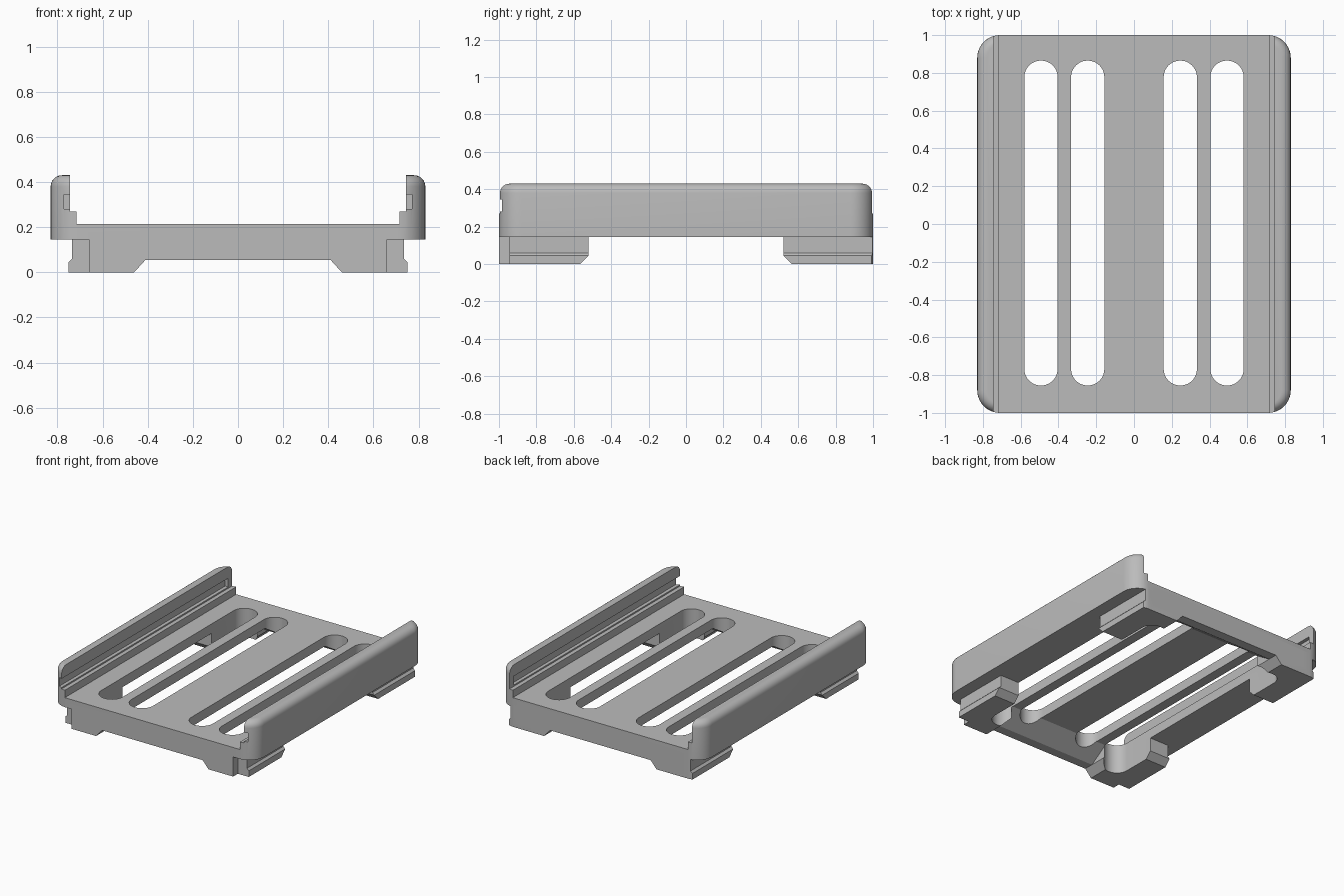
import bpy, bmesh, math
from mathutils import Vector

if "Cube" in bpy.data.objects:
    bpy.data.objects.remove(bpy.data.objects["Cube"], do_unlink=True)

grey = bpy.data.materials.new("plain grey")
grey.use_nodes = True
grey.diffuse_color = (0.5, 0.5, 0.5, 1)
grey.node_tree.nodes["Principled BSDF"].inputs["Base Color"].default_value = (0.5, 0.5, 0.5, 1)

HALF_X, HALF_Y, TOP, DECK, UNDER = 0.83, 1.0, 0.43, 0.215, 0.145


def make(name, bm):
    bmesh.ops.recalc_face_normals(bm, faces=bm.faces)
    mesh = bpy.data.meshes.new(name)
    bm.to_mesh(mesh)
    bm.free()
    mesh.materials.append(grey)
    obj = bpy.data.objects.new(name, mesh)
    bpy.context.collection.objects.link(obj)
    return obj


def prism(points, axis, start, end):
    """Extrude a closed 2D profile along the named axis."""
    place = {"x": lambda a, b, t: (t, a, b),
             "y": lambda a, b, t: (a, t, b),
             "z": lambda a, b, t: (a, b, t)}[axis]
    bm = bmesh.new()
    face = bm.faces.new([bm.verts.new(place(a, b, start)) for a, b in points])
    out = bmesh.ops.extrude_face_region(bm, geom=[face])
    move = Vector(place(0, 0, end - start))
    bmesh.ops.translate(bm, vec=move, verts=[v for v in out["geom"] if isinstance(v, bmesh.types.BMVert)])
    return bm


def box(x0, x1, y0, y1, z0, z1):
    return prism([(x0, y0), (x1, y0), (x1, y1), (x0, y1)], "z", z0, z1)


def rounded(cx, cy, hx, hy, r, steps):
    """Rectangle outline with round corners."""
    pts = []
    for k, (sx, sy) in enumerate([(1, 1), (-1, 1), (-1, -1), (1, -1)]):
        for i in range(steps + 1):
            a = math.pi / 2 * (k + i / steps)
            pts.append((cx + sx * (hx - r) + r * math.cos(a),
                        cy + sy * (hy - r) + r * math.sin(a)))
    return pts


def combine(target, other, operation):
    mod = target.modifiers.new("cut", "BOOLEAN")
    mod.operation, mod.object, mod.solver = operation, other, "EXACT"
    bpy.context.view_layer.objects.active = target
    bpy.ops.object.modifier_apply(modifier=mod.name)
    bpy.data.objects.remove(other, do_unlink=True)


# Outer block with round corners and a rounded top rim
outline = rounded(0, 0, HALF_X, HALF_Y, 0.12, 10)
bm = prism(outline, "z", UNDER, TOP)
rim = [e for e in bm.edges if all(v.co.z > TOP - 0.01 for v in e.verts)]
bmesh.ops.bevel(bm, geom=rim, offset=0.05, segments=6, profile=0.5, affect="EDGES")
tray = make("tray", bm)

# Channel between the side rails, with a ledge and a groove closed at the back
combine(tray, make("channel", box(-0.715, 0.715, -1.2, 1.2, DECK, 0.28)), "DIFFERENCE")
combine(tray, make("upper_channel", box(-0.745, 0.745, -1.2, 1.2, 0.27, 0.6)), "DIFFERENCE")
combine(tray, make("groove", box(-0.77, 0.77, -1.2, 0.95, 0.28, 0.345)), "DIFFERENCE")

# Sloped end bars under the deck
frame = None
for s in (-1, 1):
    profile = [(s * 1.0, 0.055), (s * 0.93, 0.055), (s * 0.79, UNDER), (s * 0.79, 0.18), (s * 1.0, 0.18)]
    bar = make("end_bar", prism(profile, "x", -0.66, 0.66))
    if frame:
        combine(frame, bar, "UNION")
    else:
        frame = bar

# Four feet with a lipped outer side and a chamfered inner end
foot_profile = [(0.46, 0), (0.75, 0), (0.75, 0.045), (0.735, 0.06),
                (0.735, 0.18), (0.41, 0.18), (0.41, 0.055)]
for sx in (-1, 1):
    for sy in (-1, 1):
        bm = prism([(sx * x, z) for x, z in foot_profile], "y", sy * 1.0, sy * 0.52)
        cut = bmesh.ops.bisect_plane(bm, geom=bm.verts[:] + bm.edges[:] + bm.faces[:],
                                     plane_co=(0, sy * 0.565, 0), plane_no=(0, -sy, -1), clear_outer=True)
        bmesh.ops.holes_fill(bm, edges=[e for e in cut["geom_cut"] if isinstance(e, bmesh.types.BMEdge)])
        combine(frame, make("foot", bm), "UNION")
    # Front feet are set back outside the end bar
    x0, x1 = sorted((sx * 0.66, sx * 0.9))
    combine(frame, make("notch", box(x0, x1, -1.1, -0.945, -0.1, UNDER)), "DIFFERENCE")

combine(frame, make("outline_limit", prism(outline, "z", -0.1, 0.3)), "INTERSECT")
combine(tray, frame, "UNION")

# Four long slots through everything
for x in (-0.4925, -0.245, 0.245, 0.4925):
    slot = rounded(x, 0.005, 0.088, 0.86, 0.0875, 10)
    combine(tray, make("slot", prism(slot, "z", -0.2, 0.6)), "DIFFERENCE")

bpy.ops.object.select_all(action="DESELECT")
tray.select_set(True)
bpy.context.view_layer.objects.active = tray
bpy.ops.object.shade_smooth_by_angle(angle=math.radians(30))
